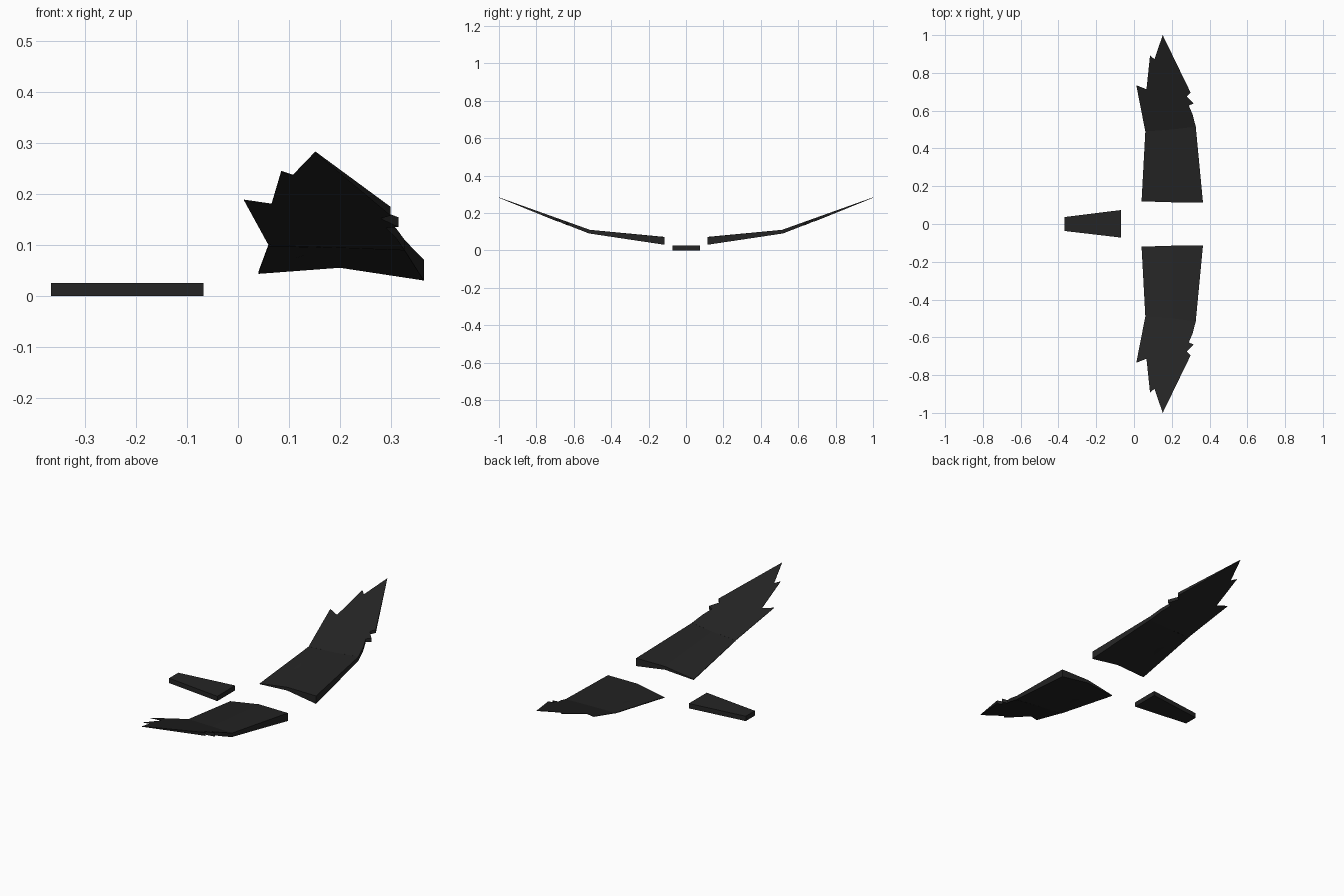
import bpy, bmesh

cube = bpy.data.objects.get("Cube")
if cube:
    bpy.data.objects.remove(cube, do_unlink=True)

black = bpy.data.materials.new("soft_black")
black.use_nodes = True
colour = (0.018, 0.018, 0.018, 1)
black.diffuse_color = colour
black.node_tree.nodes["Principled BSDF"].inputs["Base Color"].default_value = colour


def finish(name, bm):
    bmesh.ops.recalc_face_normals(bm, faces=bm.faces)
    mesh = bpy.data.meshes.new(name)
    bm.to_mesh(mesh)
    bm.free()
    mesh.materials.append(black)
    obj = bpy.data.objects.new(name, mesh)
    bpy.context.collection.objects.link(obj)


def slab(bm, top, bottom):
    """Close a loop of top points and matching bottom points into a solid."""
    t = [bm.verts.new(p) for p in top]
    b = [bm.verts.new(p) for p in bottom]
    bm.faces.new(t)
    bm.faces.new(b[::-1])
    for i in range(len(t)):
        j = (i + 1) % len(t)
        bm.faces.new((t[i], b[i], b[j], t[j]))


# Inner wing sections: x, y, bottom z, top z from trailing to leading edge
ROOT = [(0.04, 0.12, 0.043, 0.047), (0.2, 0.115, 0.055, 0.072), (0.365, 0.115, 0.03, 0.071)]
BEND = [(0.06, 0.49, 0.098, 0.101), (0.2, 0.5, 0.094, 0.105), (0.327, 0.515, 0.09, 0.11)]

# Feathered outer wing outline, from leading edge round to trailing edge
FEATHERS = [(0.31, 0.58), (0.29, 0.627), (0.315, 0.638), (0.28, 0.675), (0.30, 0.695),
            (0.152, 1.0), (0.108, 0.872), (0.085, 0.893), (0.066, 0.713), (0.012, 0.735)]


def wing(name, side):
    bm = bmesh.new()
    # Inner panel, a skin of quads around both sections
    rings = []
    for section in (ROOT, BEND):
        loop = [(x, side * y, hi) for x, y, lo, hi in section]
        loop += [(x, side * y, lo) for x, y, lo, hi in reversed(section)]
        rings.append([bm.verts.new(p) for p in loop])
    a, b = rings
    for i in range(6):
        j = (i + 1) % 6
        bm.faces.new((a[i], a[j], b[j], b[i]))
    bm.faces.new(a)
    # Upswept outer panel, thinning towards the trailing edge and tip
    outline = [(x, y) for x, y, lo, hi in BEND] + FEATHERS
    top, bottom = [], []
    for x, y in outline:
        z = 0.105 + 0.357 * (y - 0.5)
        thick = max(0.002, 0.08 * (x - 0.06) - 0.01 * (y - 0.5))
        top.append((x, side * y, z))
        bottom.append((x, side * y, z - thick))
    slab(bm, top, bottom)
    finish(name, bm)


wing("left_side_wing", 1)
wing("right_side_wing", -1)

# Tapered tail plate
bm = bmesh.new()
plan = [(-0.367, -0.037), (-0.068, -0.072), (-0.068, 0.074), (-0.367, 0.037)]
slab(bm, [(x, y, 0.025) for x, y in plan], [(x, y, 0) for x, y in plan])
finish("tail", bm)
